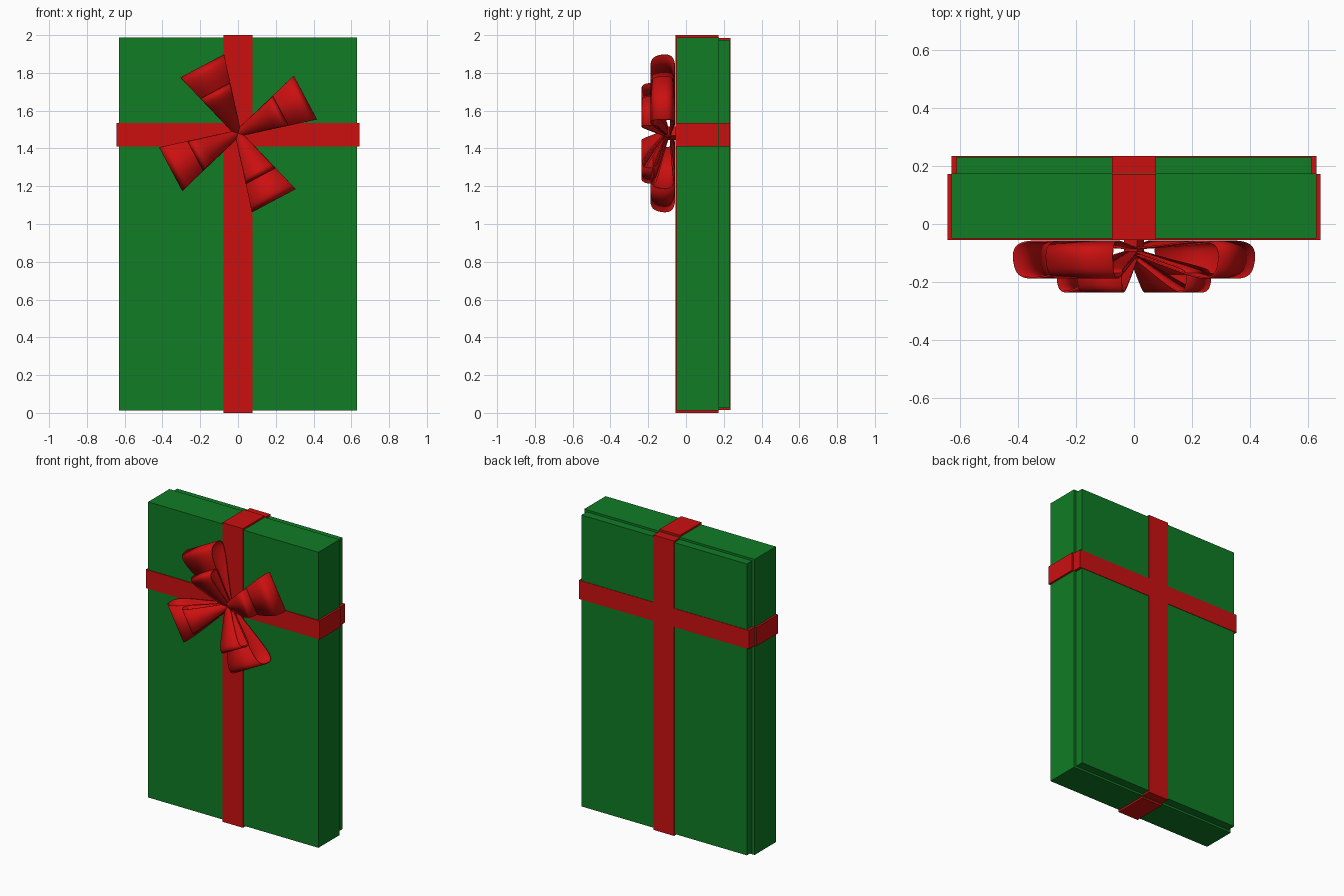
import bpy, bmesh, math
from mathutils import Vector

if "Cube" in bpy.data.objects:
    bpy.data.objects.remove(bpy.data.objects["Cube"])


def material(name, rgb):
    m = bpy.data.materials.new(name)
    m.use_nodes = True
    m.diffuse_color = (*rgb, 1)
    m.node_tree.nodes["Principled BSDF"].inputs["Base Color"].default_value = (*rgb, 1)
    return m


GREEN = material("green paper", (0.005, 0.2, 0.018))
RED = material("red ribbon", (0.6, 0.005, 0.005))


def finish(name, bm, mat):
    bmesh.ops.recalc_face_normals(bm, faces=bm.faces)
    mesh = bpy.data.meshes.new(name)
    bm.to_mesh(mesh)
    bm.free()
    mesh.materials.append(mat)
    obj = bpy.data.objects.new(name, mesh)
    bpy.context.collection.objects.link(obj)
    return obj


def box(name, lo, hi, mat):
    bm = bmesh.new()
    bmesh.ops.create_cube(bm, size=1)
    for v in bm.verts:
        v.co = [(a + b) / 2 + c * (b - a) for a, b, c in zip(lo, hi, v.co)]
    return finish(name, bm, mat)


def strap(name, outline, place, start, end):
    """Stepped outline (distance from middle, depth) extruded to the strap width."""
    ring = outline + [(-u, y) for u, y in reversed(outline)]
    bm = bmesh.new()
    face = bm.faces.new([bm.verts.new(place(u, y, start)) for u, y in ring])
    top = bmesh.ops.extrude_face_region(bm, geom=[face])["geom"]
    shift = Vector(place(0, 0, end)) - Vector(place(0, 0, start))
    bmesh.ops.translate(bm, vec=shift, verts=[g for g in top if isinstance(g, bmesh.types.BMVert)])
    return finish(name, bm, RED)


# Gift box: wide lid in front, slightly smaller base behind
box("box_lid", (-0.63, -0.05, 0.012), (0.63, 0.175, 1.988), GREEN)
box("box_base", (-0.612, 0.17, 0.026), (0.612, 0.231, 1.974), GREEN)

# Ribbon straps wrapped around the lid and base
strap("vertical_strap", [(1, -0.056), (1, 0.172), (0.986, 0.172), (0.986, 0.235)],
      lambda u, y, t: (t, y, 1 + u), -0.076, 0.076)
strap("horizontal_strap", [(0.643, -0.055), (0.643, 0.172), (0.629, 0.172), (0.629, 0.234)],
      lambda u, y, t: (u, y, t), 1.41, 1.535)


def rounded(points, steps=3):
    """Corner cutting that keeps both end points."""
    for _ in range(steps):
        out = [points[0]]
        for (a, b), (c, d) in zip(points, points[1:]):
            out += [(a * .75 + c * .25, b * .75 + d * .25), (a * .25 + c * .75, b * .25 + d * .75)]
        points = out + [points[-1]]
    return points


def bow_loop(name, profile, slope, angle):
    """Ribbon band that leaves the knot, turns round at the tip and returns."""
    along = Vector((math.cos(angle), 0, math.sin(angle)))
    across = Vector((-math.sin(angle), 0, math.cos(angle)))
    bm = bmesh.new()
    rows = []
    for r, y in rounded(profile):
        mid = Vector((0, y, 1.48)) + along * r
        half = 0.018 + slope * r
        rows.append([bm.verts.new(mid + across * half * s) for s in (-1, 1)])
    for a, b in zip(rows, rows[1:]):
        bm.faces.new((a[0], a[1], b[1], b[0]))
    obj = finish(name, bm, RED)
    solid = obj.modifiers.new("thickness", "SOLIDIFY")
    solid.thickness = 0.006
    solid.offset = 0
    bpy.ops.object.select_all(action="DESELECT")
    obj.select_set(True)
    bpy.context.view_layer.objects.active = obj
    bpy.ops.object.shade_smooth_by_angle(angle=math.radians(40))


# Bow: four large loops, each carrying a smaller one
LARGE = [(0.0, -0.085), (0.14, -0.075), (0.28, -0.06), (0.37, -0.06), (0.405, -0.09),
         (0.395, -0.165), (0.36, -0.188), (0.28, -0.182), (0.0, -0.1)]
SMALL = [(0.0, -0.09), (0.12, -0.125), (0.22, -0.15), (0.255, -0.165),
         (0.25, -0.222), (0.225, -0.238), (0.17, -0.215), (0.0, -0.11)]
for i in range(4):
    turn = math.radians(28 + 90 * i)
    bow_loop(f"large_bow_loop_{i + 1}", LARGE, 0.28, turn)
    bow_loop(f"small_bow_loop_{i + 1}", SMALL, 0.27, turn)

# Knot in the middle of the bow
knot = box("bow_knot", (-0.026, -0.115, -0.026), (0.026, -0.055, 0.026), RED)
knot.location.z = 1.48
knot.rotation_euler.y = math.radians(-28)
